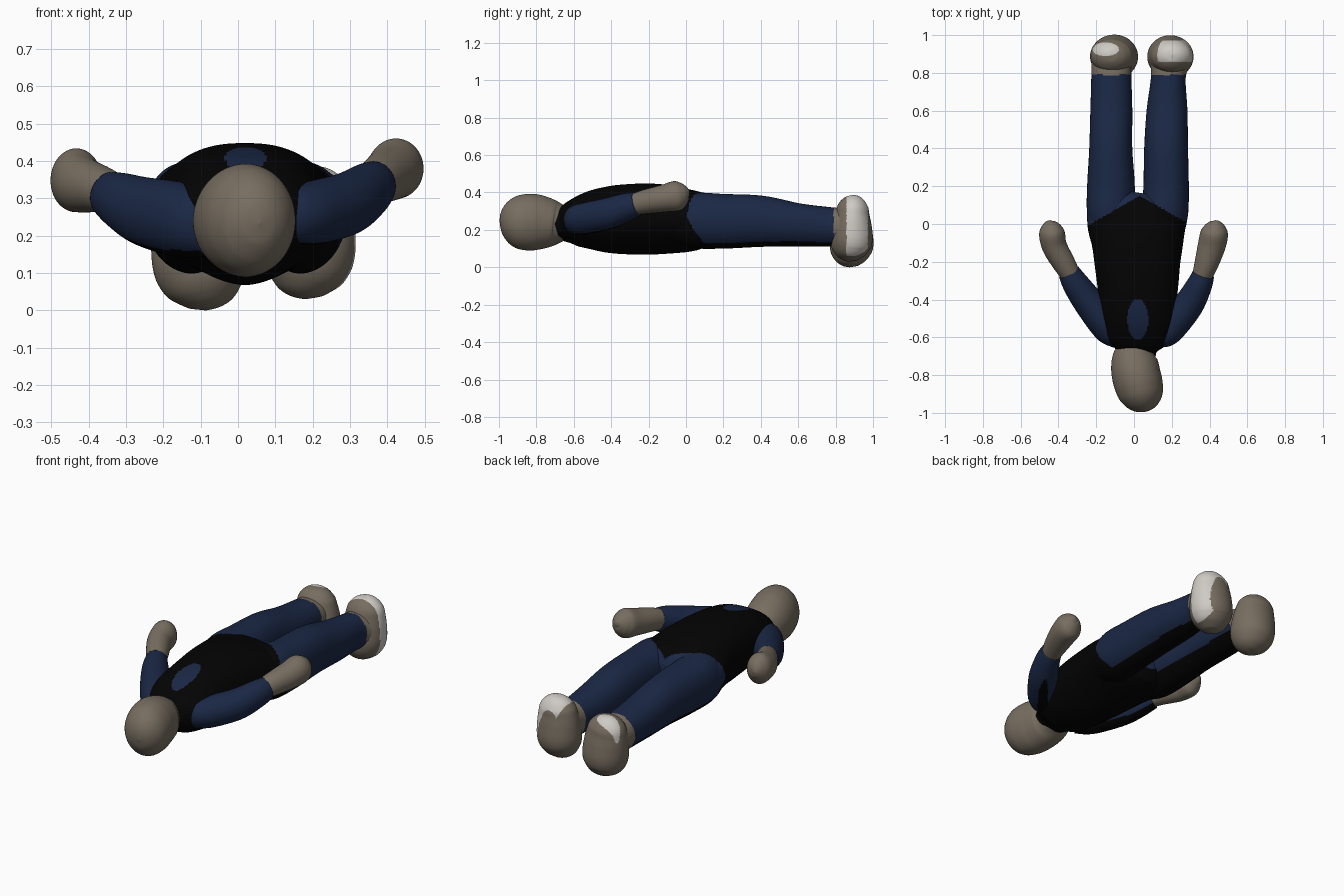
import bpy, bmesh, math
from mathutils import Vector


def mat(name, rgb):
    m = bpy.data.materials.new(name)
    m.diffuse_color = (*rgb, 1)
    return m


MATS = [mat("grey brown", (0.185, 0.155, 0.118)), mat("black", (0.001, 0.001, 0.001)),
        mat("navy blue", (0.0105, 0.021, 0.06)), mat("off white", (0.62, 0.59, 0.55))]
BROWN, BLACK, BLUE, WHITE = range(4)


def spline(st, n):
    """Smooth the stations (x, y, z, width radius, height radius)."""
    out = []
    for i in range(len(st) - 1):
        p = [st[max(i - 1, 0)], st[i], st[i + 1], st[min(i + 2, len(st) - 1)]]
        for k in range(n):
            t = k / n
            out.append([0.5 * (2 * b + (c - a) * t + (2 * a - 5 * b + 4 * c - d) * t * t
                               + (3 * b - a - 3 * c + d) * t ** 3) for a, b, c, d in zip(*p)])
    return out + [list(st[-1])]


def tube(name, st, rule, ref=(0, 0, 1), power=(2.0, 2.0), seg=80, n=12):
    """Loft rounded sections (upper, lower power) along a path, colour faces by a rule."""
    rows, ref = spline(st, n), Vector(ref)
    bm, rings = bmesh.new(), []
    for i, (x, y, z, a, b) in enumerate(rows):
        t = Vector(rows[min(i + 1, len(rows) - 1)][:3]) - Vector(rows[max(i - 1, 0)][:3])
        side = t.cross(ref).normalized()
        up = side.cross(t).normalized()
        ring = []
        for k in range(seg):
            c, s = math.cos(2 * math.pi * k / seg), math.sin(2 * math.pi * k / seg)
            e = 2 / power[0 if s >= 0 else 1]
            u = math.copysign(abs(c) ** e, c) * max(a, 0.001)
            v = math.copysign(abs(s) ** e, s) * max(b, 0.001)
            ring.append(bm.verts.new(Vector((x, y, z)) + side * u + up * v))
        rings.append(ring)
    for r, q in zip(rings, rings[1:]):
        for k in range(seg):
            bm.faces.new((r[k], r[(k + 1) % seg], q[(k + 1) % seg], q[k]))
    bm.faces.new(rings[0])
    bm.faces.new(rings[-1])
    bmesh.ops.recalc_face_normals(bm, faces=bm.faces)
    bm.normal_update()
    for f in bm.faces:
        f.smooth = True
        f.material_index = rule(f.calc_center_median(), f.normal)
    me = bpy.data.meshes.new(name)
    bm.to_mesh(me)
    bm.free()
    for m in MATS:
        me.materials.append(m)
    ob = bpy.data.objects.new(name, me)
    bpy.context.collection.objects.link(ob)


def skin(c, n):
    return BROWN


def below_belt(c):
    return c.y > 0.15 - 0.58 * abs(c.x - 0.03) + max(0, .27 - c.z) * .5


# Torso: black with an oval chest patch and a V-shaped belt line
def torso_rule(c, n):
    if n.z > 0 and ((c.x - 0.02) / 0.055) ** 2 + ((c.y + 0.505) / 0.108) ** 2 < 1:
        return BLUE
    return BLUE if below_belt(c) and n.z > -0.5 else BLACK


tube("torso", [(.015, -.695, .21, .1, .068), (.015, -.66, .22, .115, .088),
               (.018, -.6, .235, .18, .125), (.02, -.5, .25, .202, .16),
               (.02, -.4, .255, .207, .18), (.02, -.3, .257, .217, .188),
               (.018, -.2, .258, .228, .19), (.018, -.1, .256, .243, .184),
               (.015, 0, .25, .262, .17), (.02, .08, .25, .262, .152),
               (.025, .13, .25, .225, .13), (.03, .165, .25, .12, .08)],
     torso_rule, power=(2.4, 1.7), seg=200, n=16)

# Head with neck
tube("head", [(.015, -.6, .22, .075, .075), (.015, -.645, .228, .088, .09),
              (.005, -.70, .234, .116, .12), (.005, -.75, .238, .126, .138),
              (.012, -.80, .241, .129, .149), (.025, -.85, .241, .128, .151),
              (.04, -.907, .239, .117, .139), (.05, -.953, .237, .09, .107),
              (.056, -.984, .235, .049, .058), (.058, -.995, .234, .001, .001)], skin)


# Legs: blue, with black undersides and bare ankles
def leg_rule(limit):
    def rule(c, n):
        if c.y > .79:
            return BROWN
        return BLUE if n.z > limit and below_belt(c) else BLACK
    return rule


tube("left_leg", [(-.11, -.06, .25, .1, .12), (-.125, .05, .25, .122, .148),
                  (-.122, .2, .246, .126, .146), (-.123, .4, .246, .114, .137),
                  (-.12, .6, .226, .111, .116), (-.12, .78, .216, .106, .104),
                  (-.12, .86, .21, .105, .1)], leg_rule(-.55), power=(2.2, 1.9), n=16)
tube("right_leg", [(.15, -.06, .25, .1, .12), (.163, .05, .25, .122, .148),
                   (.17, .2, .246, .12, .146), (.17, .4, .246, .116, .137),
                   (.175, .6, .226, .108, .116), (.182, .78, .216, .092, .104),
                   (.19, .86, .21, .112, .108)], leg_rule(-.75), power=(2.2, 1.9), n=16)


# Arms and hands
def arm_rule(limit):
    return lambda c, n: BLUE if n.z > limit else BLACK


tube("right_arm", [(.12, -.6, .25, .06, .07), (.16, -.575, .255, .08, .08),
                   (.205, -.53, .262, .085, .085), (.29, -.425, .285, .08, .084),
                   (.345, -.325, .32, .068, .075), (.368, -.265, .338, .058, .064)],
     arm_rule(-.93))
tube("left_arm", [(-.07, -.61, .225, .06, .08), (-.115, -.565, .235, .085, .095),
                  (-.165, -.51, .245, .087, .1), (-.25, -.40, .265, .08, .092),
                  (-.31, -.315, .292, .07, .077), (-.345, -.255, .31, .058, .063)],
     arm_rule(-.75))
tube("right_hand", [(.355, -.29, .333, .05, .055), (.38, -.22, .35, .062, .064),
                    (.41, -.12, .368, .073, .073), (.425, -.05, .382, .073, .08),
                    (.43, -.012, .39, .055, .06), (.432, .012, .394, .027, .03),
                    (.432, .02, .394, .001, .001)], skin)
tube("left_hand", [(-.325, -.285, .308, .05, .055), (-.37, -.21, .325, .06, .063),
                   (-.42, -.12, .338, .066, .076), (-.435, -.05, .35, .068, .085),
                   (-.441, -.012, .355, .052, .062), (-.444, .012, .356, .026, .03),
                   (-.444, .02, .356, .001, .001)], skin)


# Feet: upright bean shapes with a white patch
def right_foot_rule(c, n):
    outer = .8 * (c.x - .195) / .12 + .6 * (c.z - .2) / .19
    return WHITE if .858 < c.y < .972 and outer > .02 and c.z > .05 else BROWN


def left_foot_rule(c, n):
    patch = ((c.x + .15) / .07) ** 2 + ((c.y - .925) / .036) ** 2
    return WHITE if patch < 1 and c.z > .2 else BROWN


FOOT = [(.182, .875, .03, .001, .001), (.182, .875, .04, .046, .043),
        (.183, .876, .068, .086, .08), (.187, .879, .11, .112, .105),
        (.192, .885, .16, .122, .114), (.195, .888, .23, .119, .104),
        (.198, .89, .285, .111, .091), (.202, .892, .325, .1, .082),
        (.204, .894, .357, .077, .062), (.205, .895, .379, .042, .034),
        (.205, .895, .387, .001, .001)]
tube("right_foot", FOOT, right_foot_rule, ref=(0, 1, 0), seg=112)
tube("left_foot", [(.09 - x - .06 * (z - .13), y, z - .03, a * 1.03, b * 1.03)
                   for x, y, z, a, b in FOOT],
     left_foot_rule, ref=(0, 1, 0), seg=112)
